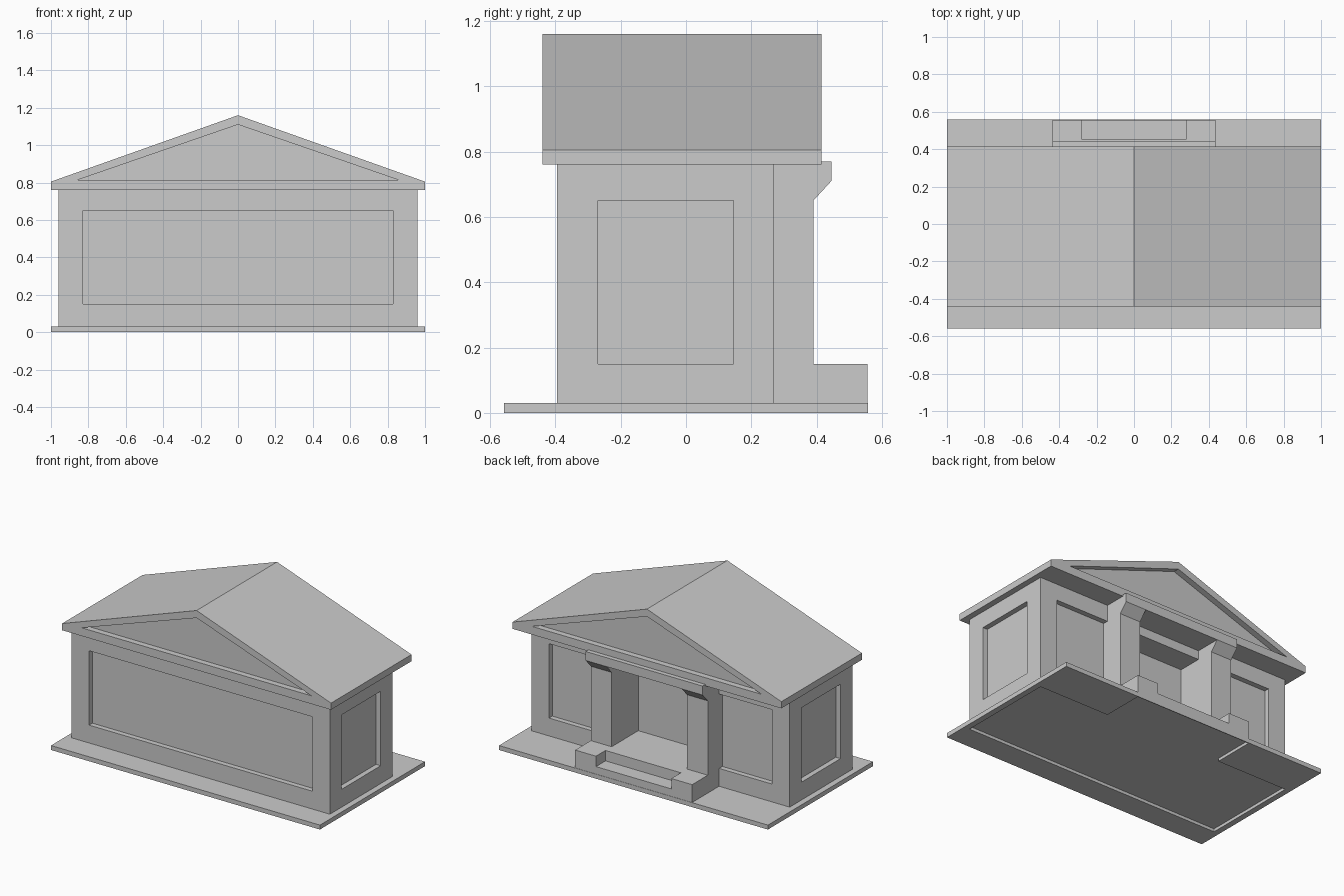
import bpy, bmesh
from mathutils import Vector

if "Cube" in bpy.data.objects:
    bpy.data.objects.remove(bpy.data.objects["Cube"])


def add_prism(bm, points, offset):
    """Extrude a closed polygon of 3D points along an offset."""
    face = bm.faces.new([bm.verts.new(p) for p in points])
    res = bmesh.ops.extrude_face_region(bm, geom=[face], use_keep_orig=True)
    verts = [v for v in res["geom"] if isinstance(v, bmesh.types.BMVert)]
    bmesh.ops.translate(bm, verts=verts, vec=Vector(offset))


def add_box(bm, x, y, z):
    pts = [(x[0], y[0], z[0]), (x[1], y[0], z[0]), (x[1], y[1], z[0]), (x[0], y[1], z[0])]
    add_prism(bm, pts, (0, 0, z[1] - z[0]))


def finish(name, bm):
    bmesh.ops.recalc_face_normals(bm, faces=bm.faces[:])
    mesh = bpy.data.meshes.new(name)
    bm.to_mesh(mesh)
    bm.free()
    ob = bpy.data.objects.new(name, mesh)
    bpy.context.collection.objects.link(ob)
    return ob


def boxes(name, *specs):
    bm = bmesh.new()
    for s in specs:
        add_box(bm, *s)
    return finish(name, bm)


def cut(ob, cutter):
    """Subtract the cutter and remove it."""
    cutter.hide_render = True
    mod = ob.modifiers.new("cut", 'BOOLEAN')
    mod.operation, mod.solver, mod.object = 'DIFFERENCE', 'EXACT', cutter
    bpy.context.view_layer.objects.active = ob
    bpy.ops.object.modifier_apply(modifier=mod.name)
    bpy.data.objects.remove(cutter)


D = 0.035                      # depth of the wall panels
WIN = (0.15, 0.65)             # panel height range
PORCH, DOOR = 0.435, 0.28      # half widths of porch and doorway
FRONT, BACK = -0.395, 0.27     # body walls

# Base slab with the shallow footprint recess underneath
slab = boxes("base_slab", ((-1, 1), (-0.558, 0.558), (0, 0.03)))
bm = bmesh.new()
outline = [(-0.96, FRONT), (0.96, FRONT), (0.96, BACK), (PORCH, BACK),
           (PORCH, 0.553), (-PORCH, 0.553), (-PORCH, BACK), (-0.96, BACK)]
add_prism(bm, [(x, y, -0.1) for x, y in outline], (0, 0, 0.12))
cut(slab, finish("footprint_cutter", bm))

# Main body with recessed panels on all sides and a deep doorway
body = boxes("main_body", ((-0.96, 0.96), (FRONT, BACK), (0.025, 0.77)))
panels = [((-0.83, 0.83), (FRONT - 0.1, FRONT + D), WIN),
          ((-DOOR, DOOR), (0.107, BACK + 0.1), WIN)]
for s in (-1, 1):
    panels.append((sorted((s * (0.96 - D), s * 1.1)), (-0.27, 0.145), WIN))
    panels.append((sorted((s * 0.40, s * 0.83)), (BACK - D, BACK + 0.1), WIN))
cut(body, boxes("panel_cutter", *panels))

# Gabled roof with sunken triangular pediments
bm = bmesh.new()
gable = [(-1, 0.76), (1, 0.76), (1, 0.805), (0, 1.16), (-1, 0.805)]
add_prism(bm, [(x, -0.44, z) for x, z in gable], (0, 0.855, 0))
roof = finish("roof", bm)
bm = bmesh.new()
for y in (-0.5, 0.375):
    tri = [(-0.855, y, 0.815), (0.855, y, 0.815), (0, y, 1.11)]
    add_prism(bm, tri, (0, 0.1, 0))
cut(roof, finish("pediment_cutter", bm))

# Porch pillars with flared tops
profile = [(0.23, 0.025), (0.39, 0.025), (0.39, 0.65), (0.445, 0.71),
           (0.445, 0.77), (0.23, 0.77)]
for side, x in (("left", -PORCH), ("right", DOOR)):
    bm = bmesh.new()
    add_prism(bm, [(x, y, z) for y, z in profile], (PORCH - DOOR, 0, 0))
    finish("porch_pillar_" + side, bm)

# Beam joining the pillars
boxes("porch_beam", ((-DOOR, DOOR), (0.25, 0.445), (0.71, 0.77)))

# Porch platform with a step cut into its front
steps = boxes("porch_steps", ((-PORCH, PORCH), (0.25, 0.556), (0.025, 0.15)))
cut(steps, boxes("step_cutter", ((-DOOR, DOOR), (0.455, 0.7), (0.08, 0.3))))
